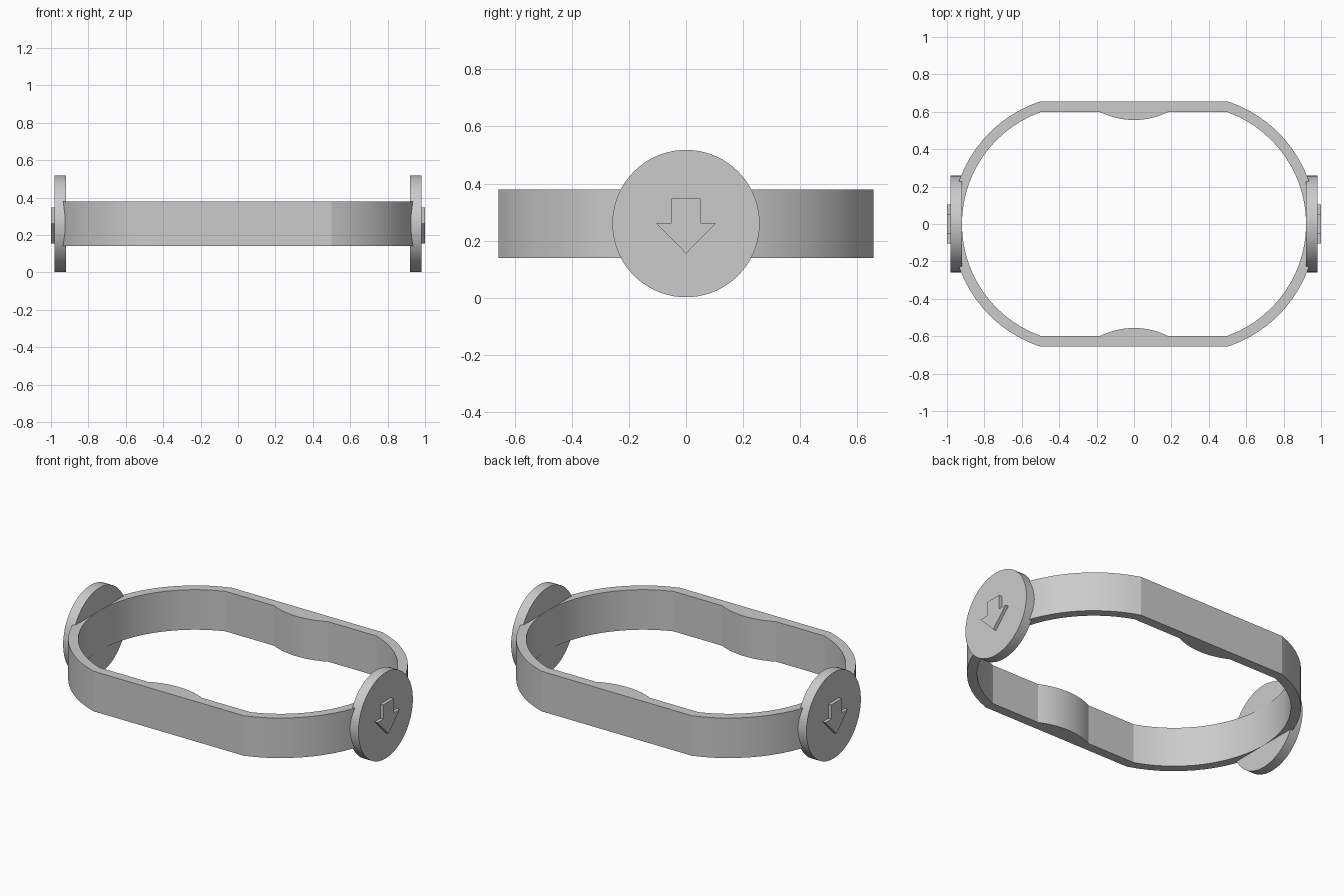
import bpy, bmesh
from math import radians, sin, cos, atan2, sqrt, hypot
from mathutils import Matrix

cube = bpy.data.objects.get("Cube")
if cube:
    bpy.data.objects.remove(cube)

grey = bpy.data.materials.new("light grey")
grey.use_nodes = True
colour = (0.6, 0.6, 0.6, 1)
grey.diffuse_color = colour
grey.node_tree.nodes["Principled BSDF"].inputs["Base Color"].default_value = colour

MID_Z = 0.26
CORNER_X, OUT_Y, IN_Y = 0.5, 0.656, 0.598


def finish(bm, name, angle=15):
    bmesh.ops.recalc_face_normals(bm, faces=bm.faces)
    mesh = bpy.data.meshes.new(name)
    bm.to_mesh(mesh)
    bm.free()
    obj = bpy.data.objects.new(name, mesh)
    bpy.context.collection.objects.link(obj)
    mesh.materials.append(grey)
    bpy.ops.object.select_all(action="DESELECT")
    obj.select_set(True)
    bpy.context.view_layer.objects.active = obj
    bpy.ops.object.shade_smooth_by_angle(angle=radians(angle))
    return obj


# Outline of the band as (outer, inner) pairs, half a turn: right end, then back wall
END_X = 0.92
sagitta = END_X - CORNER_X
r_in = (IN_Y ** 2 + sagitta ** 2) / (2 * sagitta)
centre_x = END_X - r_in
r_out = hypot(CORNER_X - centre_x, OUT_Y)
sweep = atan2(IN_Y, CORNER_X - centre_x)
sweep_out = atan2(OUT_Y, CORNER_X - centre_x)
STEPS = 28
half = []
for i in range(STEPS + 1):
    t = 2 * i / STEPS - 1
    a, b = t * sweep_out, t * sweep
    half.append(((centre_x + r_out * cos(a), r_out * sin(a)),
                 (centre_x + r_in * cos(b), r_in * sin(b))))

# Rounded pad in the middle of the wall
PAD_X, PAD_H = 0.18, 0.042
r_pad = (PAD_X ** 2 + PAD_H ** 2) / (2 * PAD_H)
for i in range(17):
    x = PAD_X * (1 - i / 8)
    rise = sqrt(r_pad ** 2 - x ** 2) - (r_pad - PAD_H)
    half.append(((x, OUT_Y), (x, IN_Y - rise)))

# The other half is the same outline turned by 180 degrees
outline = half + [tuple((-x, -y) for x, y in pair) for pair in half]

bm = bmesh.new()
rings = [[bm.verts.new((*p, z)) for p, z in
          ((o, 0.14), (o, 0.38), (i, 0.38), (i, 0.14))] for o, i in outline]
for k, ring in enumerate(rings):
    nxt = rings[(k + 1) % len(rings)]
    for j in range(4):
        n = (j + 1) % 4
        bm.faces.new((ring[j], nxt[j], nxt[n], ring[n]))
finish(bm, "band")

# Round end discs, each with a raised arrow pointing down
arrow = [(-0.05, 0.348), (0.05, 0.348), (0.05, 0.262), (0.105, 0.262),
         (0, 0.155), (-0.105, 0.262), (-0.05, 0.262)]
for side, sign in (("left", 1), ("right", -1)):
    bm = bmesh.new()
    place = Matrix.Translation((sign * 0.95, 0, MID_Z)) @ Matrix.Rotation(radians(90), 4, "Y")
    bmesh.ops.create_cone(bm, cap_ends=True, segments=72, radius1=0.258,
                          radius2=0.258, depth=0.06, matrix=place)
    finish(bm, side + "_disc", 30)

    bm = bmesh.new()
    face = bm.faces.new([bm.verts.new((sign * 0.975, y, z)) for y, z in arrow])
    ext = bmesh.ops.extrude_face_region(bm, geom=[face], use_keep_orig=True)
    verts = [v for v in ext["geom"] if isinstance(v, bmesh.types.BMVert)]
    bmesh.ops.translate(bm, vec=(sign * 0.025, 0, 0), verts=verts)
    finish(bm, side + "_arrow")
